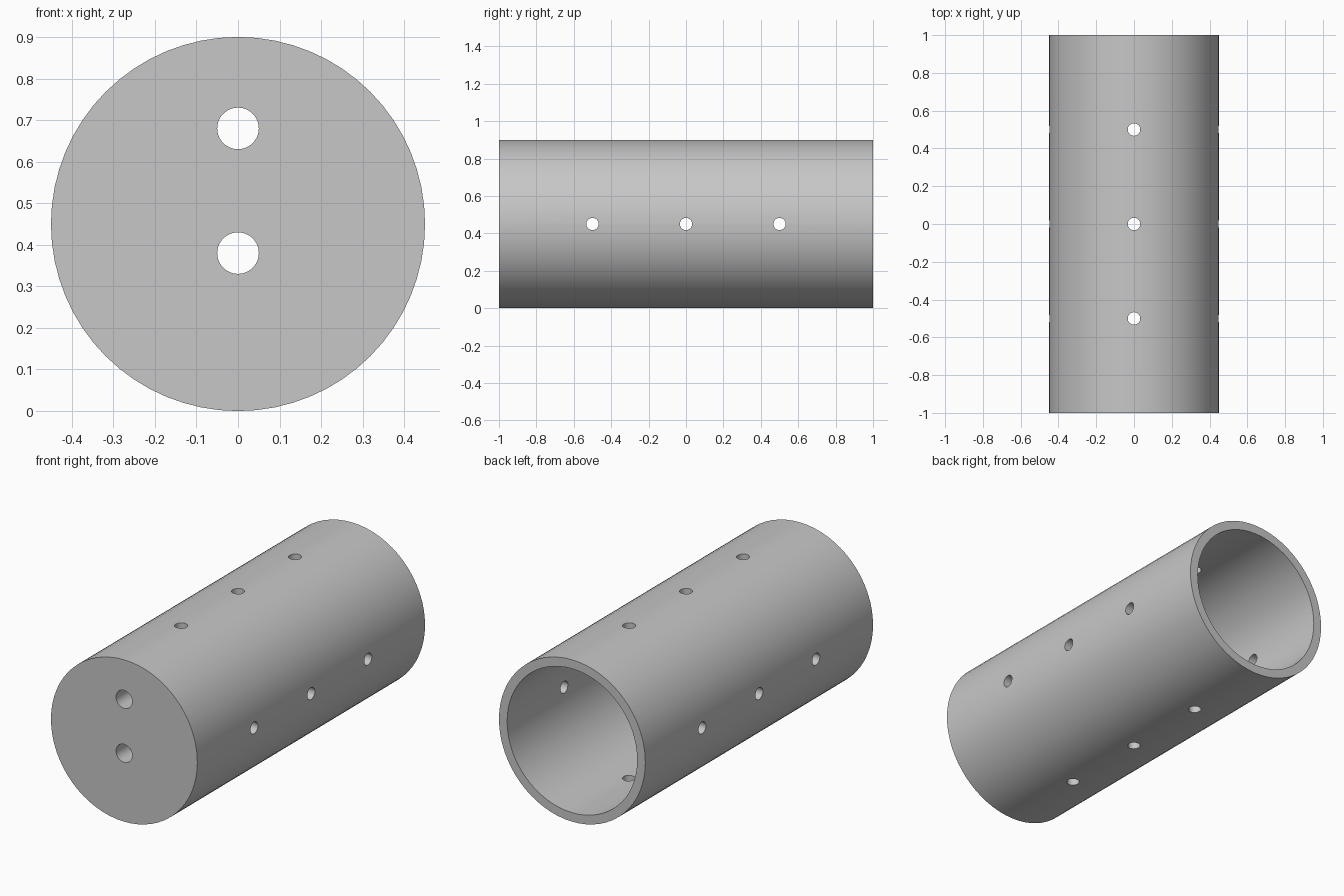
import bpy
from math import pi, radians

cube = bpy.data.objects.get("Cube")
if cube:
    bpy.data.objects.remove(cube, do_unlink=True)

RADIUS, BORE, LENGTH, CAP = 0.45, 0.40, 2.0, 0.11
ALONG_X, ALONG_Y, ALONG_Z = (0, pi / 2, 0), (pi / 2, 0, 0), (0, 0, 0)


def cylinder(name, radius, depth, location, rotation, sides):
    bpy.ops.mesh.primitive_cylinder_add(vertices=sides, radius=radius, depth=depth,
                                        location=location, rotation=rotation)
    obj = bpy.context.object
    obj.name = name
    return obj


def cut(target, cutter):
    mod = target.modifiers.new("cut", 'BOOLEAN')
    mod.operation = 'DIFFERENCE'
    mod.solver = 'EXACT'
    mod.object = cutter
    bpy.context.view_layer.objects.active = target
    bpy.ops.object.modifier_apply(modifier=mod.name)
    bpy.data.objects.remove(cutter, do_unlink=True)


# Tube body, closed at the front and open at the back
tube = cylinder("capped_tube", RADIUS, LENGTH, (0, 0, RADIUS), ALONG_Y, 64)
bore_length = LENGTH
cut(tube, cylinder("bore", BORE, bore_length,
                   (0, -LENGTH / 2 + CAP + bore_length / 2, RADIUS), ALONG_Y, 64))

# Small cross holes through both walls, sideways and upright
for y in (-0.5, 0, 0.5):
    for axis in (ALONG_X, ALONG_Z):
        cut(tube, cylinder("cross_hole", 0.033, 1.2, (0, y, RADIUS), axis, 32))

# Two larger holes through the front cap
for z in (0.38, 0.68):
    cut(tube, cylinder("cap_hole", 0.05, 0.4, (0, -LENGTH / 2, z), ALONG_Y, 40))

# Plain grey
grey = bpy.data.materials.new("grey")
grey.use_nodes = True
colour = (0.57, 0.57, 0.57, 1)
grey.diffuse_color = colour
grey.node_tree.nodes["Principled BSDF"].inputs["Base Color"].default_value = colour
tube.data.materials.clear()
tube.data.materials.append(grey)

# Smooth walls with crisp rims
bpy.ops.object.select_all(action='DESELECT')
tube.select_set(True)
bpy.context.view_layer.objects.active = tube
bpy.ops.object.shade_smooth_by_angle(angle=radians(30))
